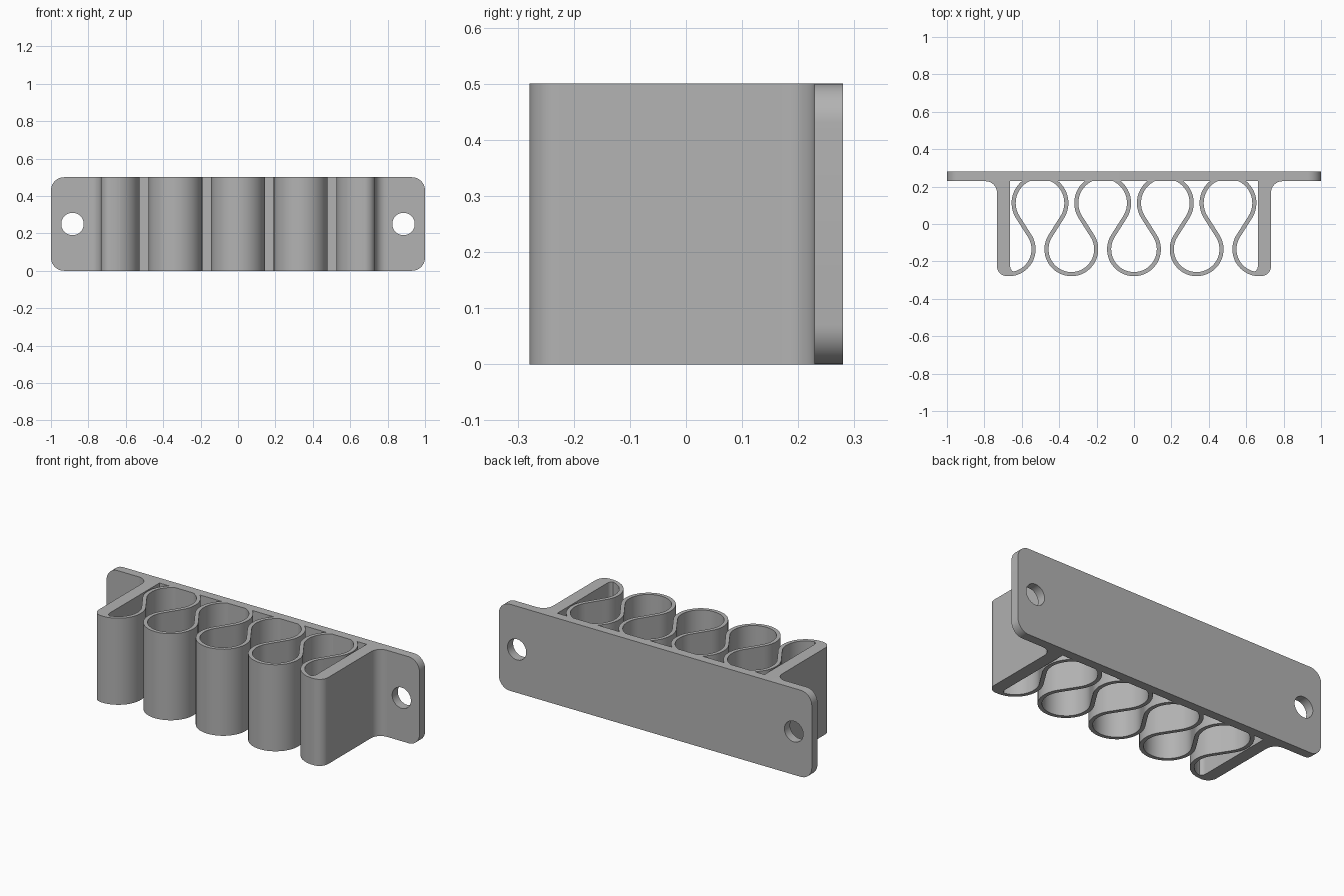
import bpy, bmesh
from math import pi, cos, sin, acos, atan2, hypot, radians
from mathutils import Matrix

if "Cube" in bpy.data.objects:
    bpy.data.objects.remove(bpy.data.objects["Cube"])

HEIGHT = 0.5
PLATE_FRONT, PLATE_BACK = 0.2286, 0.28

grey = bpy.data.materials.new("matte_grey")
grey.use_nodes = True
colour = (0.45, 0.45, 0.45, 1)
grey.diffuse_color = colour
grey.node_tree.nodes["Principled BSDF"].inputs["Base Color"].default_value = colour


def arc(cx, cy, r, start, end, n=10):
    """Points along an arc, angles in radians."""
    steps = [start + (end - start) * i / n for i in range(n + 1)]
    return [(cx + r * cos(a), cy + r * sin(a)) for a in steps]


def prism(name, outlines, depth, matrix, clip_y=None):
    """Extrude filled outlines (later ones are holes) into a mesh object."""
    curve = bpy.data.curves.new(name, "CURVE")
    curve.dimensions = "2D"
    curve.fill_mode = "BOTH"
    curve.extrude = depth / 2
    for points in outlines:
        spline = curve.splines.new("POLY")
        spline.points.add(len(points) - 1)
        for p, (x, y) in zip(spline.points, points):
            p.co = (x, y, 0, 1)
        spline.use_cyclic_u = True
    temp = bpy.data.objects.new(name + "_curve", curve)
    mesh = bpy.data.meshes.new_from_object(temp)
    bpy.data.objects.remove(temp)
    bpy.data.curves.remove(curve)

    bm = bmesh.new()
    bm.from_mesh(mesh)
    bm.transform(matrix)
    bmesh.ops.remove_doubles(bm, verts=bm.verts, dist=1e-5)
    bmesh.ops.recalc_face_normals(bm, faces=bm.faces)
    if clip_y is not None:
        bmesh.ops.bisect_plane(bm, geom=bm.verts[:] + bm.edges[:] + bm.faces[:],
                               plane_co=(0, clip_y, 0), plane_no=(0, 1, 0),
                               clear_outer=True)
    bm.to_mesh(mesh)
    bm.free()
    mesh.name = name
    mesh.materials.clear()
    mesh.materials.append(grey)
    obj = bpy.data.objects.new(name, mesh)
    bpy.context.collection.objects.link(obj)
    bpy.ops.object.select_all(action="DESELECT")
    obj.select_set(True)
    bpy.context.view_layer.objects.active = obj
    bpy.ops.object.shade_smooth_by_angle(angle=radians(30))
    return obj


upright = Matrix.Translation((0, 0, HEIGHT / 2))

# Back plate with rounded corners and two screw holes
R = 0.07
corners = [(1 - R, HEIGHT - R), (-1 + R, HEIGHT - R), (-1 + R, R), (1 - R, R)]
plate = []
for i, (cx, cy) in enumerate(corners):
    plate += arc(cx, cy, R, i * pi / 2, (i + 1) * pi / 2)
holes = [arc(s * 0.885, HEIGHT / 2, 0.06, 0, 2 * pi, 40)[:-1] for s in (-1, 1)]
stand_up = (Matrix.Translation((0, (PLATE_FRONT + PLATE_BACK) / 2, 0))
            @ Matrix.Rotation(pi / 2, 4, "X"))
prism("back_plate", [plate] + holes, PLATE_BACK - PLATE_FRONT, stand_up)

# Side walls, rounded in front and flared where they meet the plate
OUT, IN, FRONT = 0.733, 0.662, -0.279
fillet, nose, inner = 0.06, 0.055, 0.03
wall = [(IN, PLATE_FRONT)]
wall += arc(OUT + fillet, PLATE_FRONT - fillet, fillet, pi / 2, pi)
wall += arc(OUT - nose, FRONT + nose, nose, 0, -pi / 2)
wall += [(IN - inner, FRONT + 0.005)]
wall += arc(IN - inner, FRONT + 0.022 + inner, inner, -pi / 2, 0, 6)
for side, sign in (("left", 1), ("right", -1)):
    prism(side + "_wall", [[(sign * x, y) for x, y in wall]], HEIGHT, upright)

# Serpentine ribbon: arcs alternate front and back, joined by inner tangents
PITCH, HALF = 0.1675, 0.011
front_y, front_r = -0.135, 0.133
back_y, back_r = 0.112, 0.141
rise = back_y - front_y
lean = atan2(rise, PITCH) - acos((front_r + back_r) / hypot(PITCH, rise))
edge_a, edge_b = [], []
for i in range(9):
    x = (i - 4) * PITCH
    if i % 2 == 0:
        start = 1.5 * pi if i == 0 else pi - lean
        end = 1.5 * pi if i == 8 else 2 * pi + lean
        y, r, half = front_y, front_r, HALF
    else:
        start, end = pi + lean, -lean
        y, r, half = back_y, back_r, -HALF
    edge_a += arc(x, y, r - half, start, end, 32)
    edge_b += arc(x, y, r + half, start, end, 32)
prism("serpentine_ribbon", [edge_a + edge_b[::-1]], HEIGHT, upright, PLATE_FRONT)
